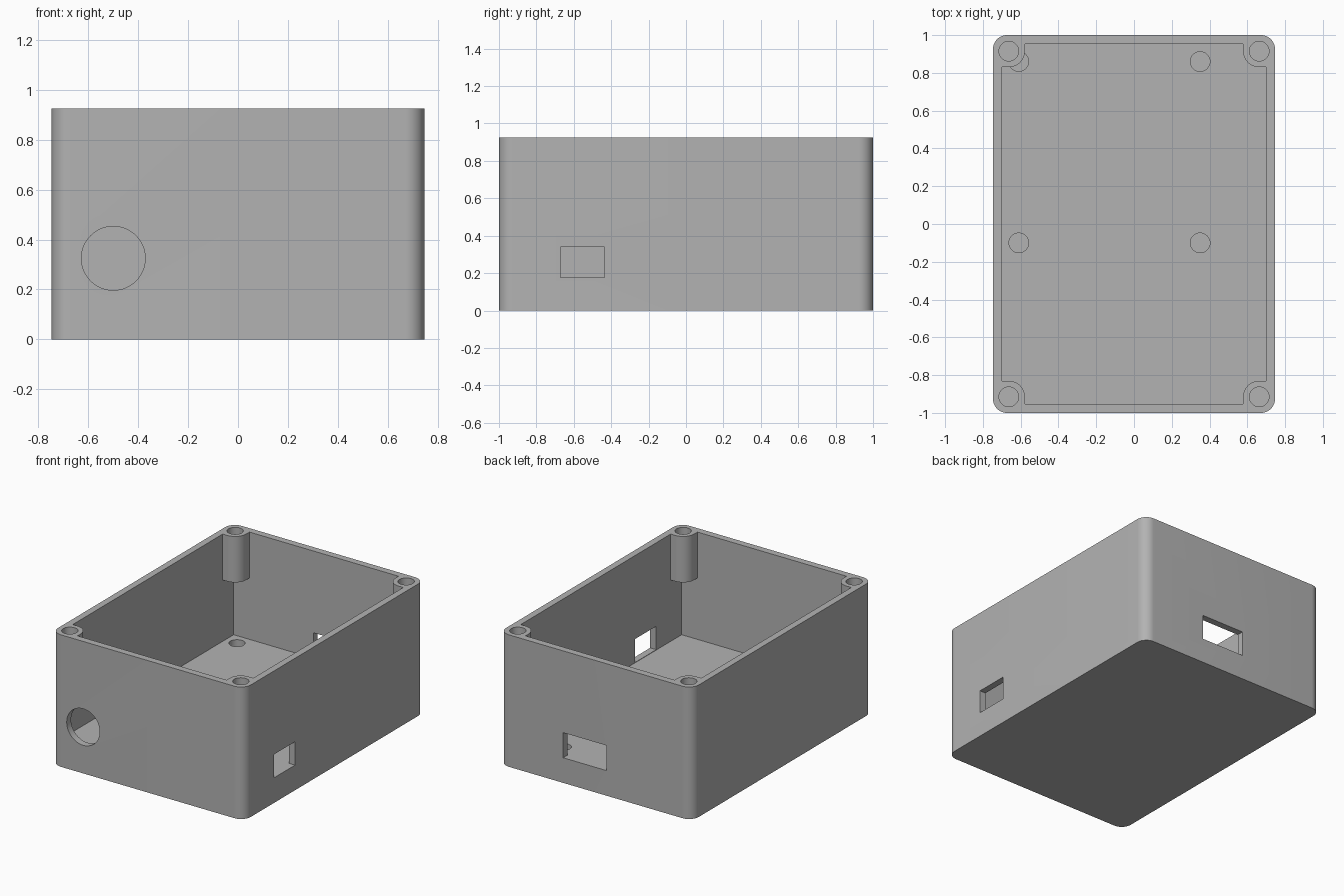
import bpy, bmesh
from math import cos, sin, pi
from mathutils import Matrix, Vector

if "Cube" in bpy.data.objects:
    bpy.data.objects.remove(bpy.data.objects["Cube"])

HALF_X, HALF_Y, HEIGHT = 0.747, 1.0, 0.925
IN_X, IN_Y, FLOOR = 0.70, 0.952, 0.173
POST_X, POST_Y, POST_R, POST_Z = 0.663, 0.915, 0.085, 0.603
CORNER_R = 0.075

grey = bpy.data.materials.new("light grey plastic")
grey.use_nodes = True
colour = (0.45, 0.45, 0.45, 1)
grey.diffuse_color = colour
grey.node_tree.nodes["Principled BSDF"].inputs["Base Color"].default_value = colour


def arc(cx, cy, r, start, end, steps):
    angles = [start + (end - start) * i / steps for i in range(steps + 1)]
    return [(cx + r * cos(a), cy + r * sin(a)) for a in angles]


def four_corners(quarter):
    """Mirror the +x +y part of an outline into all four quadrants."""
    outline = []
    for sx, sy in ((1, 1), (-1, 1), (-1, -1), (1, -1)):
        part = quarter if sx * sy > 0 else quarter[::-1]
        outline += [(sx * x, sy * y) for x, y in part]
    return outline


def prism(name, outline, low, high, matrix=Matrix()):
    """Extrude a flat outline along z, then place it."""
    bm = bmesh.new()
    face = bm.faces.new([bm.verts.new((x, y, low)) for x, y in outline])
    side = bmesh.ops.extrude_face_region(bm, geom=[face])["geom"]
    top = [v for v in side if isinstance(v, bmesh.types.BMVert)]
    bmesh.ops.translate(bm, vec=Vector((0, 0, high - low)), verts=top)
    bmesh.ops.recalc_face_normals(bm, faces=bm.faces)
    bm.transform(matrix)
    mesh = bpy.data.meshes.new(name)
    bm.to_mesh(mesh)
    bm.free()
    mesh.materials.append(grey)
    obj = bpy.data.objects.new(name, mesh)
    bpy.context.collection.objects.link(obj)
    return obj


def box(name, x0, x1, y0, y1, z0, z1):
    return prism(name, [(x0, y0), (x1, y0), (x1, y1), (x0, y1)], z0, z1)


def cut(target, cutter):
    cutter.hide_render = True
    mod = target.modifiers.new(cutter.name, "BOOLEAN")
    mod.operation = "DIFFERENCE"
    mod.solver = "EXACT"
    mod.object = cutter
    bpy.context.view_layer.objects.active = target
    bpy.ops.object.modifier_apply(modifier=mod.name)
    bpy.data.objects.remove(cutter)


# Solid body with rounded vertical corners
body = prism("enclosure_body", four_corners(
    arc(HALF_X - CORNER_R, HALF_Y - CORNER_R, CORNER_R, 0, pi / 2, 12)), 0, HEIGHT)

# Cavity: plain below, stepped around the screw posts above
cut(body, box("lower_cavity", -IN_X, IN_X, -IN_Y, IN_Y, FLOOR, POST_Z))
quarter = ([(IN_X, POST_Y - POST_R)]
           + arc(POST_X, POST_Y, POST_R, 1.5 * pi, pi, 12)
           + [(POST_X - POST_R, IN_Y)])
cut(body, prism("upper_cavity", four_corners(quarter), 0.4, 1.2))

# Blind screw holes in the corner posts
for sx in (-1, 1):
    for sy in (-1, 1):
        hole = arc(sx * POST_X, sy * POST_Y, 0.052, 0, 2 * pi, 32)[:-1]
        cut(body, prism("post_hole", hole, POST_Z + 0.03, 1.2))

# Blind mounting holes in the floor
for x in (-0.61, 0.35):
    for y in (-0.1, 0.86):
        hole = arc(x, y, 0.052, 0, 2 * pi, 32)[:-1]
        cut(body, prism("floor_hole", hole, 0.05, 0.3))

# Round opening in the front wall
cut(body, prism("round_port", arc(0, 0, 0.128, 0, 2 * pi, 64)[:-1], -0.1, 0.1,
                Matrix.Translation((-0.5, -0.98, 0.325)) @ Matrix.Rotation(pi / 2, 4, "X")))

# Rectangular openings in the right and back walls
cut(body, box("side_port", 0.6, 0.9, -0.67, -0.435, 0.176, 0.34))
cut(body, box("back_port", -0.083, 0.252, 0.85, 1.1, 0.176, 0.352))

bpy.ops.object.select_all(action="DESELECT")
body.select_set(True)
bpy.context.view_layer.objects.active = body
bpy.ops.object.shade_smooth_by_angle(angle=pi / 6)
